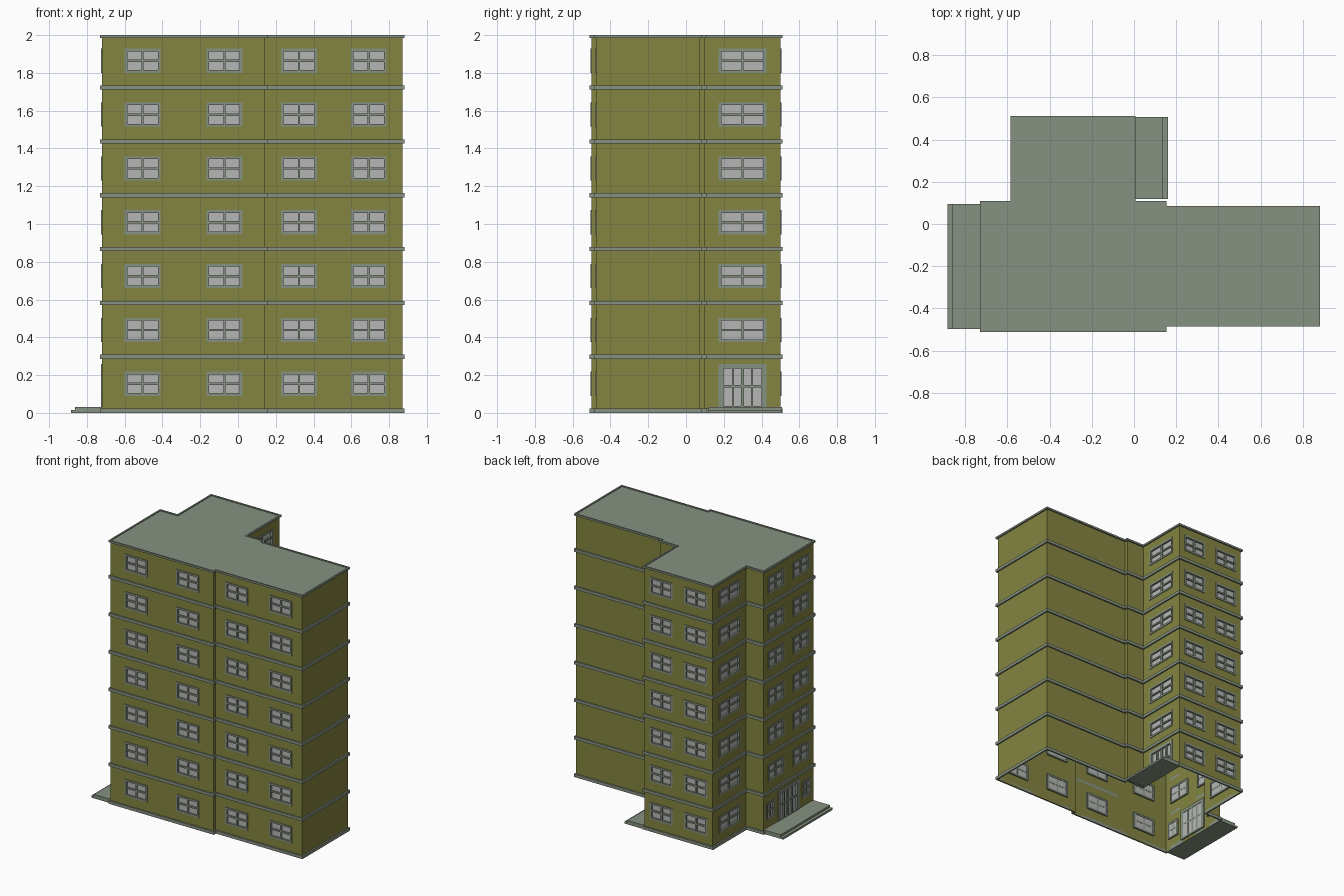
import bpy, bmesh
from mathutils import Vector

if "Cube" in bpy.data.objects:
    bpy.data.objects.remove(bpy.data.objects["Cube"])

FLOORS, PITCH, TOP = 7, 0.285, 1.99


def material(name, rgb):
    m = bpy.data.materials.new(name)
    m.diffuse_color = (*rgb, 1)
    m.use_nodes = True
    m.node_tree.nodes["Principled BSDF"].inputs["Base Color"].default_value = m.diffuse_color
    return m


OLIVE = material("olive_wall", (0.23, 0.23, 0.053))
TRIM = material("green_grey_trim", (0.24, 0.29, 0.22))
PANE = material("pale_glass", (0.47, 0.47, 0.47))

# building footprint, counter-clockwise
PLAN = [(-0.72, -0.50), (0.144, -0.50), (0.144, -0.475), (0.871, -0.475),
        (0.871, 0.074), (0.144, 0.074), (0.144, 0.098), (-0.004, 0.098),
        (-0.004, 0.501), (-0.574, 0.501), (-0.574, 0.098), (-0.72, 0.098)]
PLAN = [Vector((x, y, 0)) for x, y in PLAN]
N = len(PLAN)
UP = Vector((0, 0, 1))


def direction(i):
    return (PLAN[(i + 1) % N] - PLAN[i % N]).normalized()


def outward(i):
    return direction(i).cross(UP)


def finish(bm, name, mat):
    bmesh.ops.remove_doubles(bm, verts=bm.verts, dist=1e-5)
    me = bpy.data.meshes.new(name)
    bm.to_mesh(me)
    bm.free()
    me.materials.append(mat)
    ob = bpy.data.objects.new(name, me)
    bpy.context.collection.objects.link(ob)
    return ob


def quad(bm, pts):
    bm.faces.new([bm.verts.new(p) for p in pts])


def box(bm, at, u, z, d):
    """Box from ranges u, z, d mapped to space by at(u, z, d)."""
    v = [[[bm.verts.new(at(a, b, c)) for c in d] for b in z] for a in u]
    for f in [((0, 0, 1), (1, 0, 1), (1, 1, 1), (0, 1, 1)), ((0, 0, 0), (0, 1, 0), (1, 1, 0), (1, 0, 0)),
              ((0, 0, 0), (0, 0, 1), (0, 1, 1), (0, 1, 0)), ((1, 0, 0), (1, 1, 0), (1, 1, 1), (1, 0, 1)),
              ((0, 1, 0), (0, 1, 1), (1, 1, 1), (1, 1, 0)), ((0, 0, 0), (1, 0, 0), (1, 0, 1), (0, 0, 1))]:
        bm.faces.new([v[i][j][k] for i, j, k in f])


def on_wall(i):
    p, u, n = PLAN[i], direction(i), outward(i)
    return lambda a, z, d: p + u * a + UP * z + n * d


# openings: wall index -> list of (u0, u1, z0, z1, is_door)
openings = {i: [] for i in range(N)}


def add_opening(wall, centre, width, z0=0.09, z1=0.218, door=False, floors=range(FLOORS)):
    u = direction(wall)
    start = PLAN[wall].x if abs(u.x) > 0.5 else PLAN[wall].y
    s = abs(centre - start)
    for f in floors:
        openings[wall].append((s - width / 2, s + width / 2, z0 + f * PITCH, z1 + f * PITCH, door))


UPPER = range(1, FLOORS)
for wall, centres in ((0, (-0.505, -0.072)), (2, (0.323, 0.692)), (8, (-0.144, -0.434))):
    for c in centres:
        add_opening(wall, c, 0.19)
add_opening(7, 0.299, 0.252, floors=UPPER)
add_opening(9, 0.299, 0.252)
for side in (-1, 1):
    add_opening(11, -0.2 + side * 0.15, 0.19, floors=UPPER)
    add_opening(11, -0.2 + side * 0.215, 0.10, floors=[0])
for wall, c in ((7, 0.299), (11, -0.2)):
    add_opening(wall, c, 0.252, 0.022, 0.26, True, [0])

walls = bmesh.new()
frames, glass = bmesh.new(), bmesh.new()
door_frames, door_glass = bmesh.new(), bmesh.new()

for i in range(N):
    at = on_wall(i)
    length = (PLAN[(i + 1) % N] - PLAN[i]).length
    # wall skin with the openings left out
    us = sorted({0.0, round(length, 5), *(round(o[k], 5) for o in openings[i] for k in (0, 1))})
    zs = sorted({0.0, TOP, *(round(o[k], 5) for o in openings[i] for k in (2, 3))})
    for a, b in zip(us, us[1:]):
        for c, d in zip(zs, zs[1:]):
            mu, mz = (a + b) / 2, (c + d) / 2
            if not any(o[0] < mu < o[1] and o[2] < mz < o[3] for o in openings[i]):
                quad(walls, [at(a, c, 0), at(b, c, 0), at(b, d, 0), at(a, d, 0)])
    # frames, glazing bars and panes
    for u0, u1, z0, z1, door in openings[i]:
        fb, gb = (door_frames, door_glass) if door else (frames, glass)
        t = 0.025 if door else 0.014
        cols, bar = (4 if door else 2), 0.006
        out = (-0.012, 0.005)
        box(fb, at, (u0, u0 + t), (z0, z1), out)
        box(fb, at, (u1 - t, u1), (z0, z1), out)
        box(fb, at, (u0 + t, u1 - t), (z1 - t, z1), out)
        box(fb, at, (u0 + t, u1 - t), (z0, z0 + 0.014), out)
        for k in range(1, cols):
            m = u0 + t + (u1 - u0 - 2 * t) * k / cols
            h = 0.009 if door and k == 2 else bar
            box(fb, at, (m - h, m + h), (z0 + 0.014, z1 - t), (-0.01, 0.001))
        m = (z0 + z1) / 2
        box(fb, at, (u0 + t, u1 - t), (m - bar, m + bar), (-0.01, 0.0005))
        quad(gb, [at(u0, z0, -0.009), at(u1, z0, -0.009), at(u1, z1, -0.009), at(u0, z1, -0.009)])

finish(walls, "walls", OLIVE)
finish(frames, "window_frames", TRIM)
finish(glass, "window_panes", PANE)
finish(door_frames, "door_frames", TRIM)
finish(door_glass, "door_panes", PANE)


def ring(bm, z0, z1, grow=0.011, inset=0.0):
    """Trim band following the footprint."""
    prof = [(grow, z0), (grow, z1), (-inset, z1), (-inset, z0)]
    loops = [[PLAN[i] + (outward(i) + outward(i - 1)) * o + UP * z for o, z in prof] for i in range(N)]
    for i in range(N):
        a, b = loops[i], loops[(i + 1) % N]
        for k in range(4):
            m = (k + 1) % 4
            quad(bm, [a[k], b[k], b[m], a[m]])


# bands between the storeys
bands = bmesh.new()
for f in range(FLOORS):
    ring(bands, f * PITCH + 0.001 * (f > 0), f * PITCH + 0.023)
finish(bands, "floor_bands", TRIM)

# flat roof and its edge
edge = bmesh.new()
ring(edge, 1.986, 2.0, inset=0.001)
finish(edge, "roof_edge", TRIM)
roof = bmesh.new()
quad(roof, [p + UP * 1.994 for p in PLAN])
finish(roof, "roof", TRIM)


# entrance steps
def steps(name, wall_x, xs, y0, y1):
    bm = bmesh.new()
    for x, z in zip(xs, ((0.015, 0.03), (0.0, 0.015))):
        box(bm, lambda a, b, c: Vector((a, c, b)), sorted((wall_x, x)), z, (y0, y1))
    bmesh.ops.recalc_face_normals(bm, faces=bm.faces)
    finish(bm, name, TRIM)


steps("left_entrance_steps", -0.72, (-0.862, -0.884), -0.497, 0.095)
steps("right_entrance_steps", -0.004, (0.138, 0.162), 0.118, 0.507)
